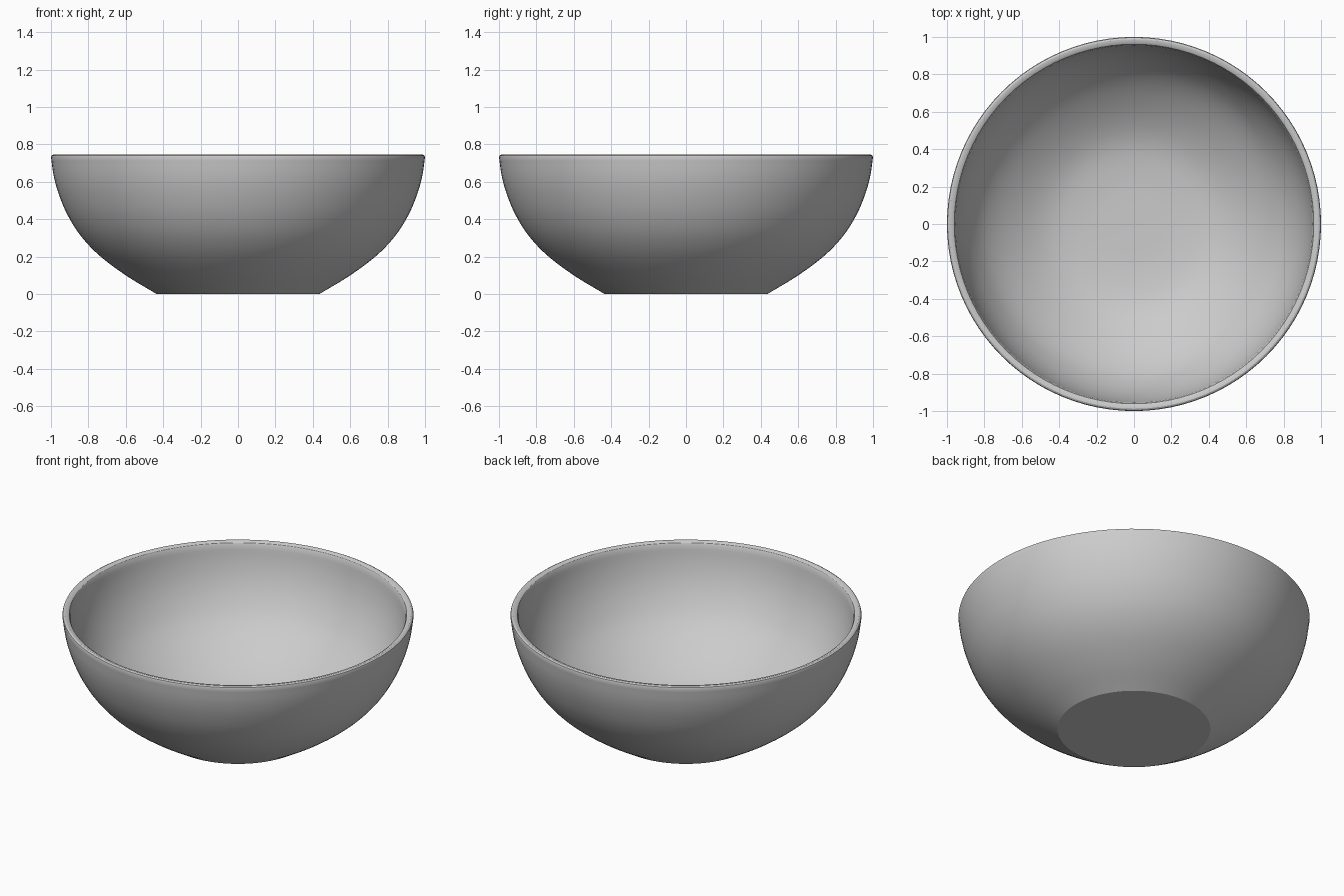
import bpy, bmesh, math
from mathutils import Vector

if "Cube" in bpy.data.objects:
    bpy.data.objects.remove(bpy.data.objects["Cube"])

SEGMENTS = 96


def smooth_curve(points, steps=5):
    """Catmull-Rom curve through the profile points."""
    p = [Vector(q) for q in points]
    p = [2 * p[0] - p[1]] + p + [2 * p[-1] - p[-2]]
    out = []
    for i in range(1, len(p) - 2):
        a, b, c, d = p[i - 1:i + 3]
        for s in range(steps):
            t = s / steps
            out.append(0.5 * (2 * b + (c - a) * t + (2 * a - 5 * b + 4 * c - d) * t * t
                              + (3 * b - a - 3 * c + d) * t ** 3))
    return out + [p[-2]]


# Outer wall, rounded rim, inner wall (radius, height)
outer = [(0.435, 0), (0.60, 0.1), (0.74, 0.205), (0.84, 0.31), (0.91, 0.42),
         (0.957, 0.53), (0.985, 0.63), (1.0, 0.732)]
rim = [(0.997, 0.741), (0.988, 0.746), (0.972, 0.745), (0.961, 0.738)]
inner = [(0.955, 0.725), (0.94, 0.63), (0.912, 0.53), (0.867, 0.43), (0.80, 0.33),
         (0.70, 0.235), (0.56, 0.14), (0.42, 0.08), (0.25, 0.055), (0.08, 0.05)]
profile = smooth_curve(outer) + [Vector(q) for q in rim] + smooth_curve(inner, 4)

# Spin the profile into the bowl and close foot and floor
bm = bmesh.new()
rings = []
for r, z in profile:
    rings.append([bm.verts.new((r * math.cos(2 * math.pi * i / SEGMENTS),
                                r * math.sin(2 * math.pi * i / SEGMENTS), z))
                  for i in range(SEGMENTS)])
for low, high in zip(rings, rings[1:]):
    for i in range(SEGMENTS):
        j = (i + 1) % SEGMENTS
        bm.faces.new((low[i], low[j], high[j], high[i]))
bm.faces.new(rings[0][::-1])
bm.faces.new(rings[-1])

mesh = bpy.data.meshes.new("bowl")
bm.to_mesh(mesh)
bm.free()
bowl = bpy.data.objects.new("bowl", mesh)
bpy.context.collection.objects.link(bowl)

# Plain grey ceramic
grey = bpy.data.materials.new("light_grey")
grey.diffuse_color = (0.6, 0.6, 0.6, 1)
grey.use_nodes = True
grey.node_tree.nodes["Principled BSDF"].inputs["Base Color"].default_value = grey.diffuse_color
mesh.materials.append(grey)

# Smooth walls, sharp foot edge
bpy.context.view_layer.objects.active = bowl
bowl.select_set(True)
bpy.ops.object.shade_smooth_by_angle(angle=math.radians(30))
